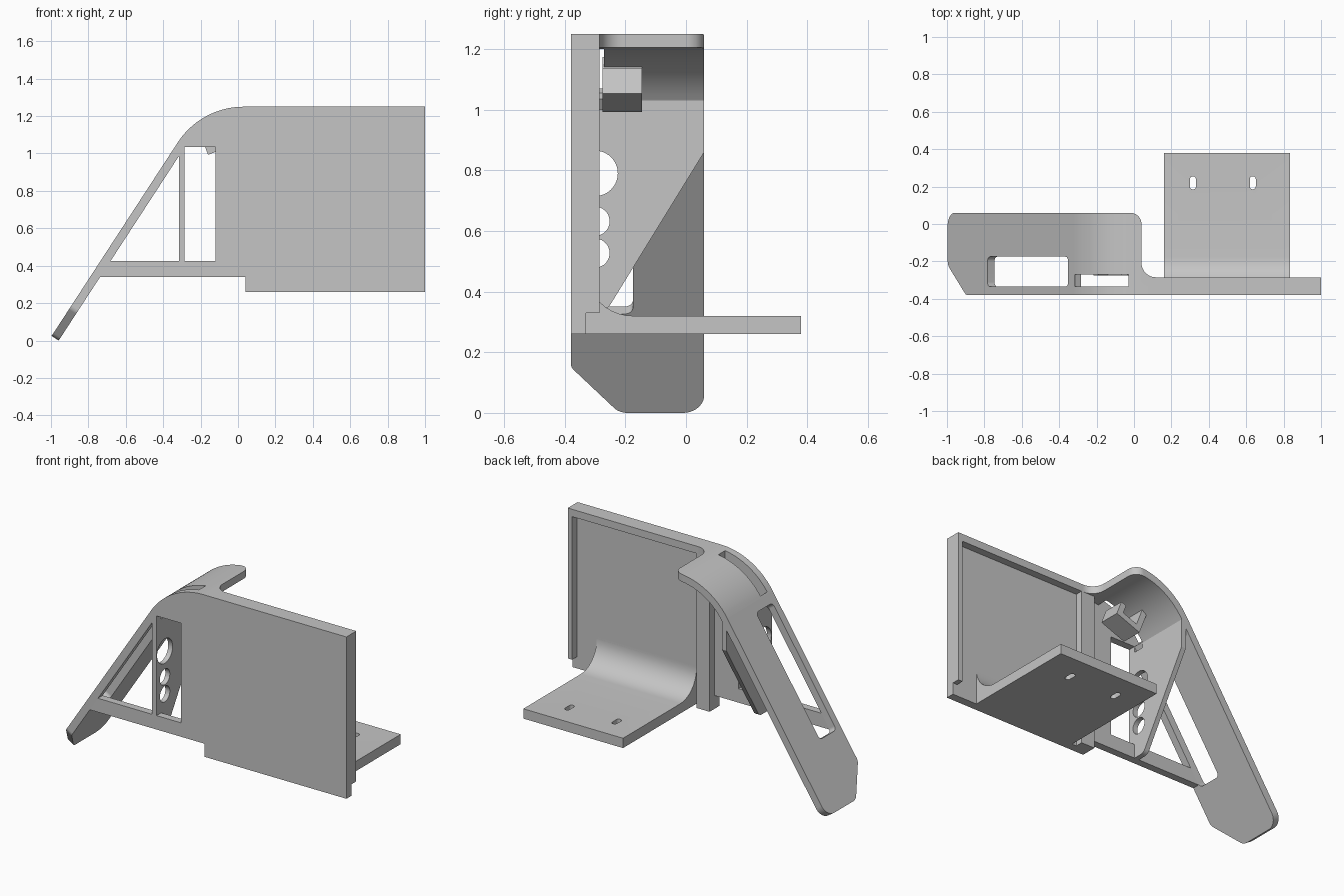
import bpy, bmesh
from math import sin, cos, tan, atan2, radians
from mathutils import Vector

cube = bpy.data.objects.get("Cube")
if cube:
    bpy.data.objects.remove(cube, do_unlink=True)

grey = bpy.data.materials.new("light grey plastic")
grey.use_nodes = True
COLOUR = (0.56, 0.56, 0.56, 1)
grey.diffuse_color = COLOUR
grey.node_tree.nodes["Principled BSDF"].inputs["Base Color"].default_value = COLOUR

# Shared dimensions
FRONT, WALL, RIM, BACK = -0.38, -0.33, -0.285, 0.06
THICK = 0.045
TOP = 1.25
SLOPE = radians(56.9)
ARC_X, ARC_R = 0.03, 0.42
ARC_Z = TOP - ARC_R
ALONG = Vector((cos(SLOPE), 0, sin(SLOPE)))
OUT = Vector((-sin(SLOPE), 0, cos(SLOPE)))
LEG_TOP = Vector((ARC_X, 0, ARC_Z)) + OUT * ARC_R
LEG_LEN = (LEG_TOP.z - THICK * cos(SLOPE)) / sin(SLOPE)
LEG_BASE = LEG_TOP - ALONG * LEG_LEN

# Mappings from (profile a, profile b, depth) into space
def along_y(a, b, c): return Vector((a, c, b))
def along_x(a, b, c): return Vector((c, a, b))
def along_z(a, b, c): return Vector((a, b, c))
def on_leg(a, b, c): return LEG_BASE + ALONG * a + Vector((0, b, 0)) + OUT * c


def rounded(points, steps=10):
    """Polygon from (a, b) or (a, b, radius) corners."""
    result = []
    for i, p in enumerate(points):
        corner = Vector(p[:2])
        if len(p) == 2:
            result.append(corner)
            continue
        u = (Vector(points[i - 1][:2]) - corner).normalized()
        v = (Vector(points[(i + 1) % len(points)][:2]) - corner).normalized()
        half = u.angle(v) / 2
        centre = corner + (u + v).normalized() * (p[2] / sin(half))
        start = corner + u * (p[2] / tan(half)) - centre
        end = corner + v * (p[2] / tan(half)) - centre
        a0 = atan2(start.y, start.x)
        turn = atan2(start.cross(end), start.dot(end))
        for k in range(steps + 1):
            t = a0 + turn * k / steps
            result.append(centre + Vector((cos(t), sin(t))) * p[2])
    return result


def arc(radius, steps=20):
    """Points on the shoulder curve from its crown to the leg."""
    return [(ARC_X - radius * sin(SLOPE * k / steps), ARC_Z + radius * cos(SLOPE * k / steps))
            for k in range(steps + 1)]


def prism(name, points, place, lo, hi):
    bm = bmesh.new()
    pts = rounded(points)
    low = [bm.verts.new(place(p[0], p[1], lo)) for p in pts]
    high = [bm.verts.new(place(p[0], p[1], hi)) for p in pts]
    bm.faces.new(low)
    bm.faces.new(high)
    for i in range(len(pts)):
        j = (i + 1) % len(pts)
        bm.faces.new((low[i], low[j], high[j], high[i]))
    bmesh.ops.recalc_face_normals(bm, faces=bm.faces)
    mesh = bpy.data.meshes.new(name)
    bm.to_mesh(mesh)
    bm.free()
    mesh.materials.append(grey)
    obj = bpy.data.objects.new(name, mesh)
    bpy.context.collection.objects.link(obj)
    return obj


def rect(a0, a1, b0, b1, r=None):
    corners = [(a0, b0), (a1, b0), (a1, b1), (a0, b1)]
    return [c + (r,) for c in corners] if r else corners


def box(name, x0, x1, y0, y1, z0, z1):
    return prism(name, rect(x0, x1, y0, y1), along_z, z0, z1)


def combine(obj, tool, operation="DIFFERENCE", keep=False):
    tool.hide_render = True
    mod = obj.modifiers.new("cut", "BOOLEAN")
    mod.operation, mod.solver, mod.object = operation, "EXACT", tool
    bpy.ops.object.select_all(action="DESELECT")
    bpy.context.view_layer.objects.active = obj
    obj.select_set(True)
    bpy.ops.object.modifier_apply(modifier=mod.name)
    if not keep:
        bpy.data.objects.remove(tool, do_unlink=True)


parts = []

# Sloping leg with clipped foot and long window
leg = prism("sloping_leg", [(0, -0.22, 0.06), (0.18, FRONT, 0.04), (LEG_LEN, FRONT),
                            (LEG_LEN, BACK), (0, BACK, 0.07)], on_leg, -THICK, 0)
combine(leg, prism("cutter", rect(0.39, 1.18, -0.335, -0.175, 0.025), on_leg, -0.1, 0.05))
parts.append(leg)

# Curved shoulder, trimmed to a rounded outline
shoulder = prism("curved_shoulder",
                 [(0.12, TOP)] + arc(ARC_R) + arc(ARC_R - THICK)[::-1] + [(0.12, TOP - THICK)],
                 along_y, FRONT, BACK)
combine(shoulder, prism("trimmer", [(-0.6, -0.5), (0.12, -0.5), (0.12, RIM), (0.04, RIM, 0.078),
                                    (0.04, BACK, 0.06), (-0.6, BACK)], along_z, 0.8, 1.4), "INTERSECT")
slot = box("slot_cutter", -0.315, -0.03, -0.335, -0.27, 1.0, 1.4)
combine(shoulder, slot, keep=True)
parts.append(shoulder)

# Front wall with the triangular and upright openings
inner = arc(ARC_R - THICK)
foot = LEG_BASE - OUT * THICK
bar_x = foot.x + (0.34 - foot.z) / tan(SLOPE)
wall = prism("front_wall", inner + [(bar_x, 0.34), (0.04, 0.34), (0.04, 0.26), (1, 0.26),
                                    (1, TOP - THICK)], along_y, FRONT, -0.335)
combine(wall, box("cutter", -0.9, -0.315, -0.5, 0, 0.425, 1.2))
combine(wall, box("cutter", -0.285, -0.12, -0.5, 0, 0.425, 1.035))
combine(wall, box("cutter", -0.3151, -0.28, -0.5, 0, 0.425, 1.02))
parts.append(wall)

# Rims round the recessed back of the wall
parts.append(box("top_rim", 0.12, 1, FRONT, RIM, TOP - THICK, TOP))
parts.append(box("side_rim", 0.97, 1, -0.335, RIM, 0.33, TOP - THICK))
parts.append(box("inner_post", 0.04, 0.13, -0.335, RIM, 0.26, TOP - THICK))
parts.append(box("wall_backing", 0.13, 1, -0.335, WALL, 0.26, TOP - THICK))

# Side rib with three round holes
rib = prism("side_rib", [(FRONT, 0.34), (-0.26, 0.34, 0.04), (BACK, 0.86), (BACK, 1.03),
                         (FRONT, 1.03)], along_x, -0.315, -0.285)
for z, r in ((0.79, 0.075), (0.632, 0.048), (0.527, 0.048)):
    hole = rect(-0.3 - r, -0.3 + r, z - r, z + r, r * 0.999)
    combine(rib, prism("cutter", hole, along_x, -0.4, -0.2))
combine(rib, slot)
parts.append(rib)

# Rear shelf with a blended root and two screw slots
shelf = prism("rear_shelf", [(-0.335, 0.26), (0.38, 0.26), (0.38, 0.32), (WALL, 0.32, 0.155),
                             (WALL, 0.49), (-0.335, 0.49)], along_x, 0.16, 0.835)
for x in (0.315, 0.635):
    combine(shelf, prism("cutter", rect(x - 0.016, x + 0.016, 0.185, 0.255, 0.0159), along_z, 0.2, 0.4))
parts.append(shelf)

# Hooked clip under the shoulder
TILT = radians(21)
def on_clip(a, b, c):
    return Vector((-0.16 + a * cos(TILT) - b * sin(TILT), c, 0.993 + a * sin(TILT) + b * cos(TILT)))
parts.append(prism("cable_clip", [(0, 0), (0.17, 0), (0.17, 0.09), (0.135, 0.09), (0.135, 0.035),
                                  (0.035, 0.035), (0.035, 0.18), (0, 0.16)],
                   on_clip, -0.275, -0.145))

# Smooth curves, sharp edges
bpy.ops.object.select_all(action="DESELECT")
for part in parts:
    part.select_set(True)
bpy.context.view_layer.objects.active = parts[0]
bpy.ops.object.shade_smooth_by_angle(angle=radians(30))
